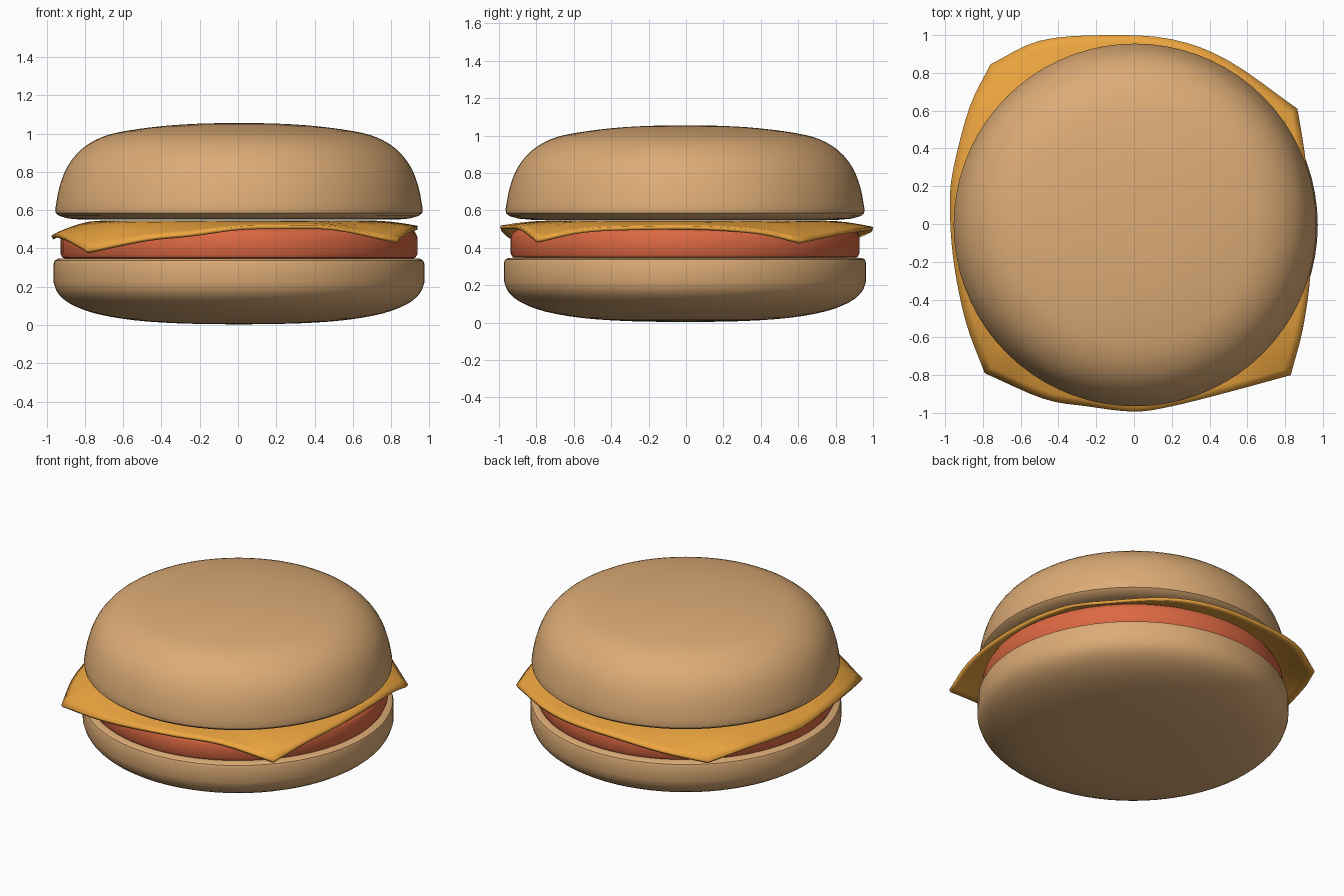
import bpy, bmesh, math
from mathutils import Vector

if "Cube" in bpy.data.objects:
    bpy.data.objects.remove(bpy.data.objects["Cube"])

CENTRE = (0.005, -0.005)


def material(name, rgb):
    m = bpy.data.materials.new(name)
    m.diffuse_color = (*rgb, 1)
    m.use_nodes = True
    m.node_tree.nodes["Principled BSDF"].inputs["Base Color"].default_value = m.diffuse_color
    return m


def finish(bm, name, mat, angle=40):
    bmesh.ops.recalc_face_normals(bm, faces=bm.faces)
    me = bpy.data.meshes.new(name)
    bm.to_mesh(me)
    bm.free()
    ob = bpy.data.objects.new(name, me)
    bpy.context.collection.objects.link(ob)
    me.materials.append(mat)
    bpy.ops.object.select_all(action='DESELECT')
    ob.select_set(True)
    bpy.context.view_layer.objects.active = ob
    bpy.ops.object.shade_smooth_by_angle(angle=math.radians(angle))
    return ob


def catmull(pts, steps):
    """Smooth open curve through the points."""
    p = [Vector(q) for q in pts]
    p = [2 * p[0] - p[1]] + p + [2 * p[-1] - p[-2]]
    out = []
    for a, b, c, d in zip(p, p[1:], p[2:], p[3:]):
        for k in range(steps):
            t = k / steps
            out.append(0.5 * (2 * b + (c - a) * t + (2 * a - 5 * b + 4 * c - d) * t * t
                              + (3 * b - a - 3 * c + d) * t ** 3))
    return out + [p[-2]]


def lathe(name, profile, mat, segments=72):
    bm = bmesh.new()
    vs = [bm.verts.new((CENTRE[0] + r, CENTRE[1], z)) for r, z in profile]
    edges = [bm.edges.new(e) for e in zip(vs, vs[1:])]
    bmesh.ops.spin(bm, geom=vs + edges, cent=(*CENTRE, 0), axis=(0, 0, 1),
                   angle=2 * math.pi, steps=segments)
    bmesh.ops.remove_doubles(bm, verts=bm.verts, dist=1e-4)
    return finish(bm, name, mat)


bread = material("bread", (0.72, 0.41, 0.18))
meat = material("meat", (0.72, 0.14, 0.055))
cheese = material("cheese", (0.85, 0.38, 0.05))

# Bottom bun: rounded underside, straight wall, flat top
under = catmull([(0, 0.003), (0.3, 0.008), (0.55, 0.025), (0.75, 0.06), (0.88, 0.11),
                 (0.945, 0.165), (0.968, 0.22)], 3)
lathe("bottom_bun", [tuple(v) for v in under]
      + [(0.968, 0.32), (0.962, 0.337), (0.945, 0.346), (0.91, 0.348), (0, 0.348)], bread)

# Patty
lathe("patty", [(0, 0.345), (0.90, 0.345), (0.922, 0.352), (0.932, 0.37), (0.932, 0.46),
                (0.92, 0.485), (0.895, 0.502), (0.85, 0.51), (0, 0.51)], meat)

# Top bun: flat base with a rounded rim and a broad dome
dome = catmull([(0.96, 0.605), (0.938, 0.72), (0.895, 0.83), (0.82, 0.92), (0.72, 0.98),
                (0.6, 1.012), (0.4, 1.039), (0.2, 1.052), (0, 1.055)], 3)
lathe("top_bun", [(0, 0.55), (0.82, 0.55), (0.89, 0.556), (0.94, 0.57), (0.957, 0.585)]
      + [tuple(v) for v in dome], bread)

# Cheese slice: four bulging sides between drooping corners (x, y, underside z)
front = [(-0.79, -0.79, 0.37), (-0.48, -0.925, 0.435), (-0.25, -0.965, 0.46),
         (0, -0.993, 0.495), (0.2, -0.965, 0.50), (0.5, -0.89, 0.495), (0.83, -0.8, 0.425)]
right = [(0.83, -0.8, 0.425), (0.895, -0.55, 0.48), (0.935, -0.25, 0.495),
         (0.935, 0.1, 0.495), (0.90, 0.40, 0.47), (0.865, 0.61, 0.42)]
back = [(0.865, 0.61, 0.42), (0.5, 0.865, 0.475), (0.2, 0.978, 0.49), (-0.15, 1.0, 0.49),
        (-0.5, 0.97, 0.47), (-0.76, 0.845, 0.42)]
left = [(-0.76, 0.845, 0.42), (-0.87, 0.62, 0.455), (-0.955, 0.3, 0.455),
        (-0.975, 0.1, 0.445), (-0.955, -0.2, 0.455), (-0.89, -0.52, 0.43),
        (-0.79, -0.79, 0.37)]
outline = []
for side in (front, right, back, left):
    outline += catmull(side, 4)[:-1]

THICK, FLAT = 0.02, 0.546
bm = bmesh.new()
rings = []
for s in (0.4, 0.72, 0.8, 0.86, 0.92, 0.96, 1.0):
    t = max(0, (s - 0.74) / 0.26)
    rings.append([bm.verts.new((p.x * s, p.y * s, FLAT + (p.z + THICK - FLAT) * t ** 1.7))
                  for p in outline])
n = len(outline)
bm.faces.new(rings[0])
for a, b in zip(rings, rings[1:]):
    for i in range(n):
        j = (i + 1) % n
        bm.faces.new((a[i], b[i], b[j], a[j]))
for f in bm.faces:
    f.normal_update()
slice_ob = finish(bm, "cheese_slice", cheese)
mod = slice_ob.modifiers.new("thickness", 'SOLIDIFY')
mod.thickness = THICK
# keep the upper surface in place and thicken downwards
mod.offset = -1 if slice_ob.data.polygons[0].normal.z > 0 else 1
